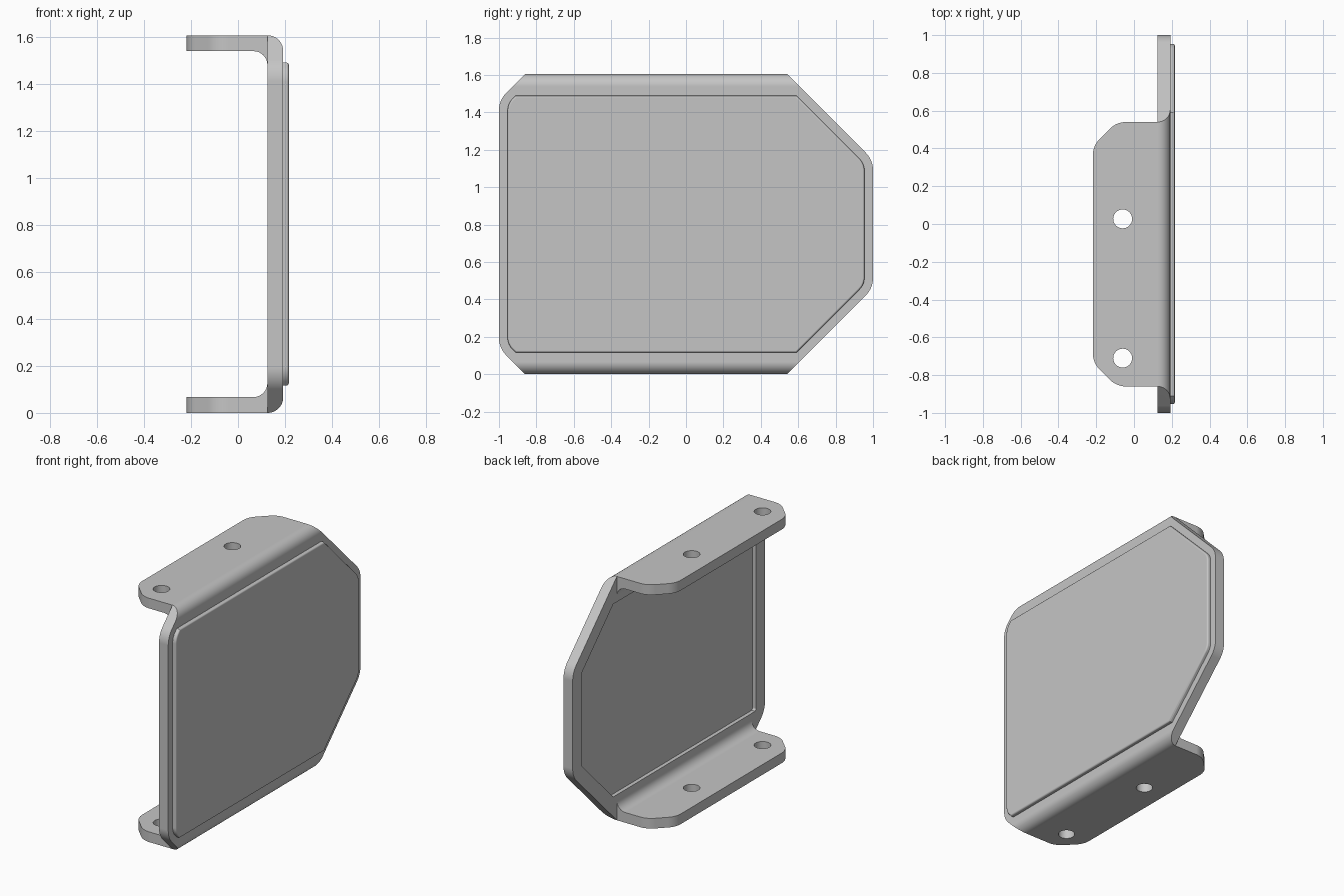
import bpy, bmesh, math
from mathutils import Vector

if "Cube" in bpy.data.objects:
    bpy.data.objects.remove(bpy.data.objects["Cube"], do_unlink=True)

HEIGHT = 1.605   # overall height
GAUGE = 0.067    # metal thickness
BACK_X = 0.125   # rear face of the plate
FACE_X = 0.192   # outer face of the plate

grey = bpy.data.materials.new("satin grey metal")
grey.use_nodes = True
colour = (0.56, 0.56, 0.56, 1)
grey.diffuse_color = colour
grey.node_tree.nodes["Principled BSDF"].inputs["Base Color"].default_value = colour


def rounded(corners, steps=8):
    """Polygon from (u, v, radius) corners, with tangent arcs."""
    points = []
    for i, (u, v, radius) in enumerate(corners):
        here = Vector((u, v))
        if radius == 0:
            points.append(here)
            continue
        a = (Vector(corners[i - 1][:2]) - here).normalized()
        b = (Vector(corners[(i + 1) % len(corners)][:2]) - here).normalized()
        half = a.angle(b) / 2
        centre = here + (a + b).normalized() * radius / math.sin(half)
        start = here + a * radius / math.tan(half) - centre
        end = here + b * radius / math.tan(half) - centre
        sweep = math.pi - 2 * half
        for k in range(steps + 1):
            t = k / steps
            points.append(centre + (start * math.sin((1 - t) * sweep)
                                    + end * math.sin(t * sweep)) / math.sin(sweep))
    return points


def prism(name, points, axis, low, high):
    """Extrude a 2D outline along an axis."""
    place = {"x": lambda p, d: (d, p[0], p[1]),
             "y": lambda p, d: (p[0], d, p[1]),
             "z": lambda p, d: (p[0], p[1], d)}[axis]
    bm = bmesh.new()
    face = bm.faces.new([bm.verts.new(place(p, low)) for p in points])
    top = bmesh.ops.extrude_face_region(bm, geom=[face])["geom"]
    shift = Vector(place((0, 0), high - low))
    bmesh.ops.translate(bm, vec=shift, verts=[g for g in top if isinstance(g, bmesh.types.BMVert)])
    bmesh.ops.recalc_face_normals(bm, faces=bm.faces)
    mesh = bpy.data.meshes.new(name)
    bm.to_mesh(mesh)
    bm.free()
    mesh.materials.append(grey)
    obj = bpy.data.objects.new(name, mesh)
    bpy.context.collection.objects.link(obj)
    return obj


def activate(obj):
    bpy.ops.object.select_all(action="DESELECT")
    obj.select_set(True)
    bpy.context.view_layer.objects.active = obj


def cut(obj, tool, operation):
    mod = obj.modifiers.new("cut", "BOOLEAN")
    mod.operation, mod.object, mod.solver = operation, tool, "EXACT"
    activate(obj)
    bpy.ops.object.modifier_apply(modifier=mod.name)
    bpy.data.objects.remove(tool, do_unlink=True)


def smooth(obj):
    """Smooth the bends while keeping the large faces flat."""
    activate(obj)
    bpy.ops.object.shade_smooth_by_angle(angle=math.radians(30))
    obj.modifiers.new("flat faces", "WEIGHTED_NORMAL").keep_sharp = True


def plate_outline(inset, z_inset, radius):
    """Tapered plate outline in y and z, moved inward."""
    slant = inset * math.sqrt(2)
    back, front = 1 - inset, -1 + inset
    top = HEIGHT - z_inset
    rear_sum = 0.54 + HEIGHT - slant
    front_sum = 0.86 + HEIGHT - slant
    upper = [(front, front_sum + front, radius), (top - front_sum, top, 0),
             (rear_sum - top, top, 0), (back, rear_sum - back, radius)]
    lower = [(y, HEIGHT - z, r) for y, z, r in reversed(upper)]
    return rounded(upper + lower)


# Main plate: rounded bends along top and bottom, trimmed to the tapered outline
section = rounded([(BACK_X, 0, 0), (FACE_X, 0, 0.066),
                   (FACE_X, HEIGHT, 0.066), (BACK_X, HEIGHT, 0)], 12)
plate = prism("main_plate", section, "y", -1.1, 1.1)
cut(plate, prism("outline_tool", plate_outline(0, -0.05, 0.13), "x", 0, 0.4), "INTERSECT")

# Shallow recess behind the raised panel
recess = prism("recess_tool", plate_outline(0.092, 0.168, 0.015), "x", 0, 0.15)
cut(plate, recess, "DIFFERENCE")
smooth(plate)

# Raised panel with a softened outer rim
panel = prism("raised_panel", plate_outline(0.046, 0.116, 0.09), "x", 0.17, 0.216)
bm = bmesh.new()
bm.from_mesh(panel.data)
rim = [e for e in bm.edges if all(v.co.x > 0.2 for v in e.verts)]
bmesh.ops.bevel(bm, geom=rim, offset=0.01, segments=4, profile=0.5, affect="EDGES")
bm.to_mesh(panel.data)
bm.free()
smooth(panel)

# Mounting flanges with an inner bend, clipped corners and two bolt holes
bend = rounded([(-0.3, 0, 0), (BACK_X, 0, 0), (BACK_X, 0.3, 0), (BACK_X, GAUGE, 0.06),
                (-0.3, GAUGE, 0)])
bend = [p for p in bend if p.y < 0.2]
flange_outline = rounded([(BACK_X, -0.86, 0), (-0.092, -0.86, 0.12), (-0.218, -0.734, 0.12),
                          (-0.218, 0.414, 0.12), (-0.092, 0.54, 0.12), (BACK_X, 0.54, 0)])
for side in ("lower", "upper"):
    flip = (lambda z: HEIGHT - z) if side == "upper" else (lambda z: z)
    flange = prism(side + "_flange", [(p.x, flip(p.y)) for p in bend], "y", -1, 0.8)
    cut(flange, prism("corner_tool", flange_outline, "z", -0.2, 2), "INTERSECT")
    for y in (-0.71, 0.027):
        ring = [(-0.06 + 0.05 * math.cos(k * math.tau / 32),
                 y + 0.05 * math.sin(k * math.tau / 32)) for k in range(32)]
        cut(flange, prism("hole_tool", ring, "z", -0.2, 2), "DIFFERENCE")
    smooth(flange)
